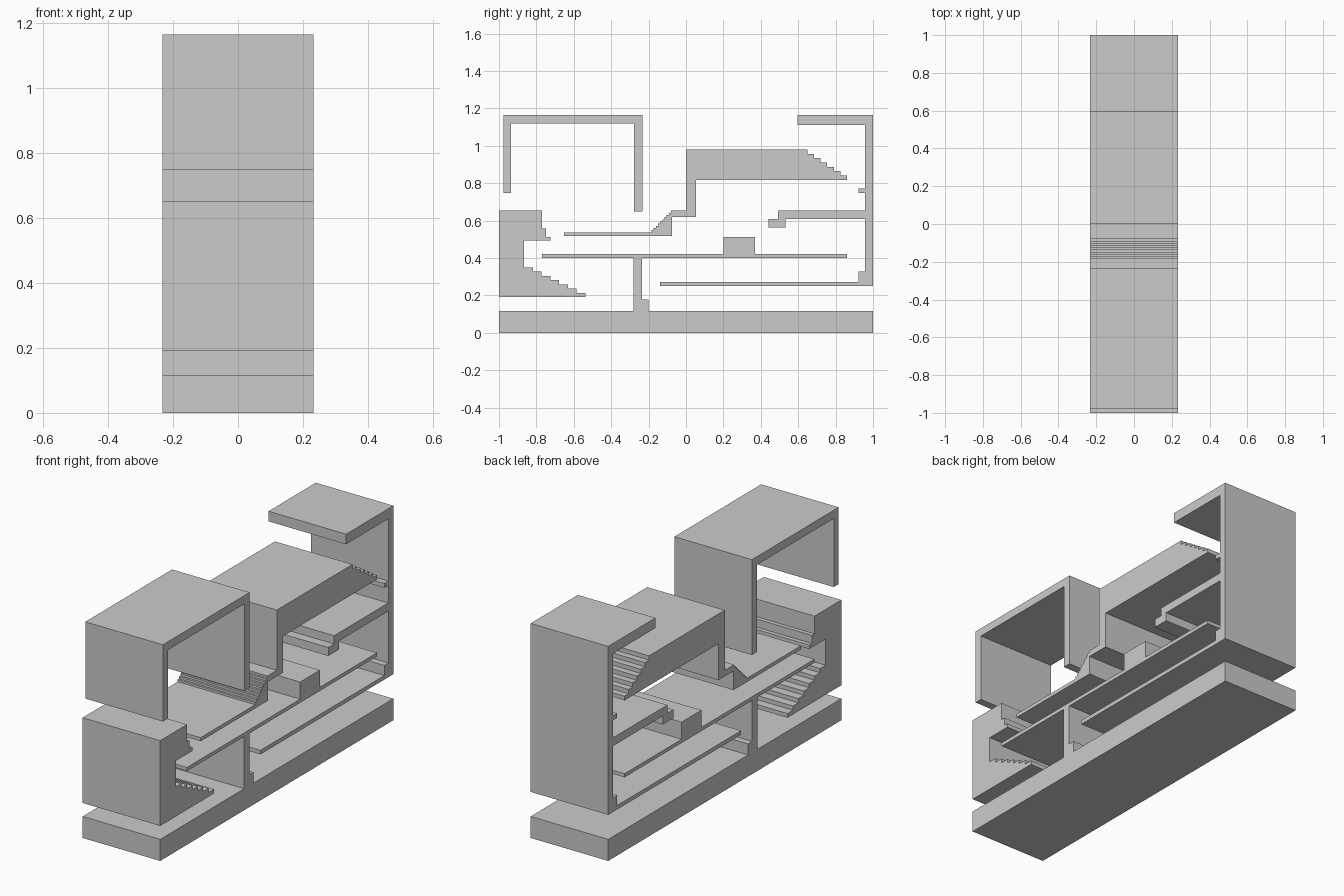
import bpy, bmesh

HALF_WIDTH = 0.233


def extrude_profile(name, points):
    """Extrude a closed (y, z) outline across the full width in x."""
    bm = bmesh.new()
    left = [bm.verts.new((-HALF_WIDTH, y, z)) for y, z in points]
    right = [bm.verts.new((HALF_WIDTH, y, z)) for y, z in points]
    caps = [bm.faces.new(left), bm.faces.new(right)]
    n = len(points)
    for i in range(n):
        j = (i + 1) % n
        bm.faces.new((left[i], left[j], right[j], right[i]))
    bmesh.ops.recalc_face_normals(bm, faces=bm.faces)
    bmesh.ops.triangulate(bm, faces=caps)
    mesh = bpy.data.meshes.new(name)
    bm.to_mesh(mesh)
    bm.free()
    obj = bpy.data.objects.new(name, mesh)
    bpy.context.collection.objects.link(obj)
    return obj


def stairs(y, z, run, rise, count):
    """Outline of a flight, each step a rise followed by a run."""
    pts = [(y, z)]
    for i in range(count):
        z += rise
        pts.append((y, z))
        if i < count - 1:
            y += run
            pts.append((y, z))
    return pts


# Ground slab with pillar, raised deck and block on the deck
extrude_profile("base_and_deck", [
    (-1, 0), (1, 0), (1, 0.117), (-0.2, 0.117), (-0.2, 0.177),
    (-0.235, 0.177), (-0.235, 0.4), (0.86, 0.4), (0.86, 0.42),
    (0.37, 0.42), (0.37, 0.513), (0.2, 0.513), (0.2, 0.42),
    (-0.77, 0.42), (-0.77, 0.4), (-0.28, 0.4), (-0.28, 0.117), (-1, 0.117)])

# Front block with notch and descending stairs
extrude_profile("front_block", [
    (-1, 0.19), (-1, 0.653), (-0.77, 0.653), (-0.77, 0.557),
    (-0.748, 0.557), (-0.748, 0.513), (-0.725, 0.513), (-0.725, 0.492),
    (-0.865, 0.492), (-0.865, 0.35)]
    + stairs(-0.818, 0.35, 0.0467, -0.16 / 7, 7))

# Upside-down U frame at the upper front
extrude_profile("upper_frame", [
    (-0.977, 0.748), (-0.977, 1.165), (-0.233, 1.165), (-0.233, 0.647),
    (-0.278, 0.647), (-0.278, 1.12), (-0.935, 1.12), (-0.935, 0.748)])

# Middle deck: thin slab, fine stairs, wall and thick roof with stairs
extrude_profile("middle_deck", [(-0.653, 0.517), (-0.653, 0.537)]
    + stairs(-0.185, 0.537, 0.0117, 0.0116, 10)
    + [(0, 0.653), (0, 0.98)]
    + stairs(0.65, 0.98, 0.035, -0.162 / 7, 7)
    + [(0.053, 0.818), (0.053, 0.62), (-0.075, 0.62), (-0.075, 0.517)])

# Back wall with canopy, ledge, shelf and low floor
extrude_profile("back_wall", [
    (1, 0.25), (1, 1.165), (0.595, 1.165), (0.595, 1.11), (0.957, 1.11),
    (0.957, 0.772), (0.923, 0.772), (0.923, 0.748), (0.957, 0.748),
    (0.957, 0.653), (0.492, 0.653), (0.492, 0.608), (0.442, 0.608),
    (0.442, 0.562), (0.532, 0.562), (0.532, 0.608), (0.957, 0.608),
    (0.957, 0.327), (0.923, 0.327), (0.923, 0.272), (-0.14, 0.272),
    (-0.14, 0.25)])
